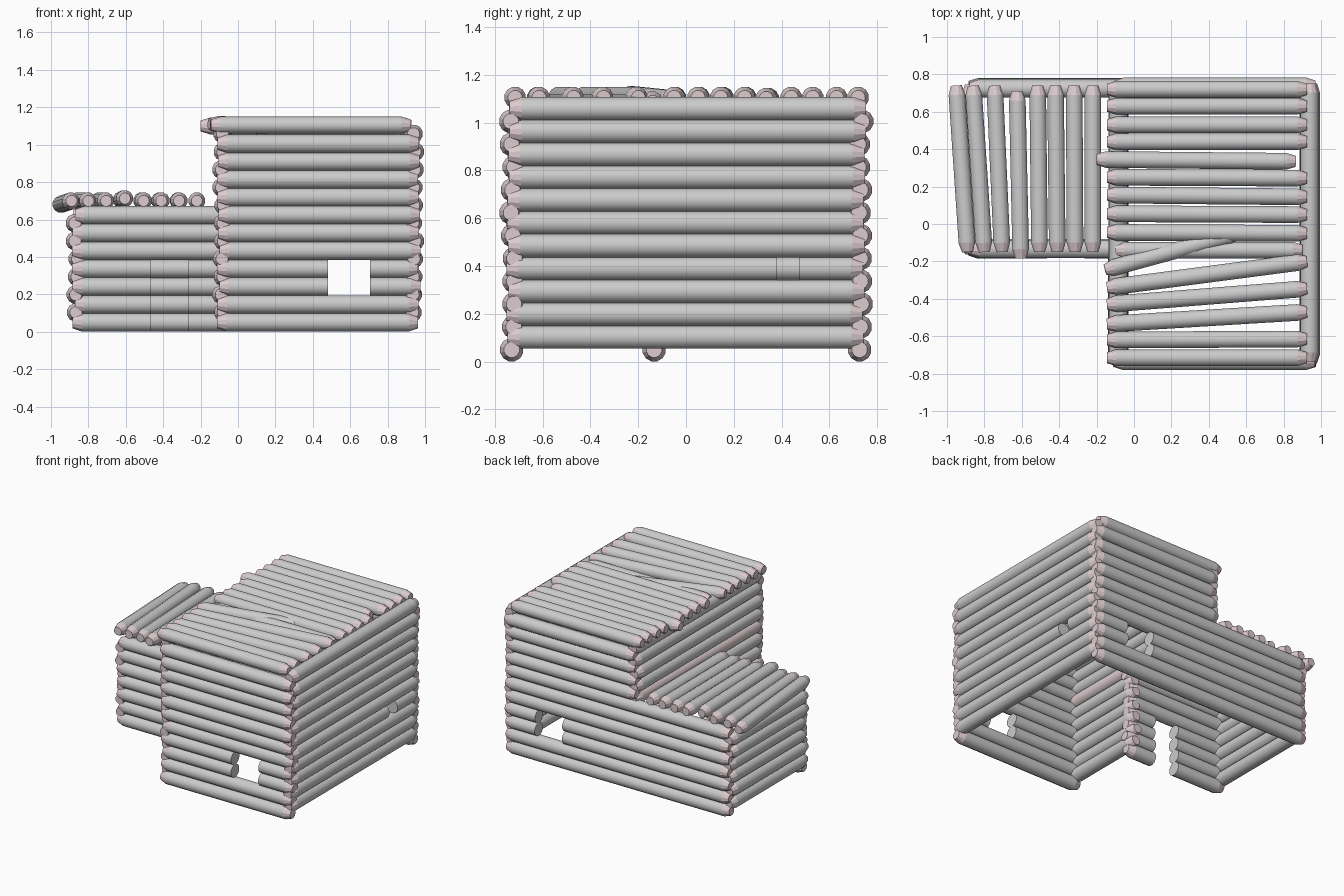
import bpy, bmesh, random
from mathutils import Vector

if "Cube" in bpy.data.objects:
    bpy.data.objects.remove(bpy.data.objects["Cube"])

random.seed(4)
R = 0.05          # log radius
STEP = 0.0955     # height of one log course
SIDES = 12
TIP = 0.05        # length of the trimmed end

pink = bpy.data.materials.new("cut_wood")
pink.diffuse_color = (0.72, 0.60, 0.62, 1)
pink.use_nodes = True
pink.node_tree.nodes["Principled BSDF"].inputs["Base Color"].default_value = pink.diffuse_color


def add_log(bm, a, b, r=R, cut_a=False, cut_b=False, all_pink=False):
    """One log from a to b: tapered pink ends, or a plain flat cut."""
    a, b = Vector(a), Vector(b)
    d = (b - a).normalized()
    u = d.cross(Vector((0, 0, 1))).normalized()
    v = u.cross(d)
    stations = [(a, r)] if cut_a else [(a, r * 0.66), (a + d * TIP, r)]
    stations += [(b, r)] if cut_b else [(b - d * TIP, r), (b, r * 0.66)]
    rings = []
    for p, rad in stations:
        ring = []
        for k in range(SIDES):
            e = Vector((rad, 0, 0))
            e.rotate(Vector((0, 0, 1)).rotation_difference(Vector((0, 0, 1))))
            ang = 6.283185307 * (k + 0.5) / SIDES
            ring.append(bm.verts.new(p + u * rad * cos(ang) + v * rad * sin(ang)))
        rings.append(ring)
    for i in range(len(rings) - 1):
        body = stations[i][1] == stations[i + 1][1]
        for k in range(SIDES):
            n = (k + 1) % SIDES
            f = bm.faces.new((rings[i][k], rings[i][n], rings[i + 1][n], rings[i + 1][k]))
            f.smooth = body
            f.material_index = 0 if body and not all_pink else 1
    for ring, cut in ((rings[0], cut_a), (rings[-1], cut_b)):
        bm.faces.new(ring).material_index = 0 if cut else 1


from math import cos, sin


def make(name, logs):
    """Build one object from a list of add_log keyword dictionaries."""
    bm = bmesh.new()
    for kw in logs:
        add_log(bm, **kw)
    bmesh.ops.recalc_face_normals(bm, faces=bm.faces[:])
    me = bpy.data.meshes.new(name)
    bm.to_mesh(me)
    bm.free()
    me.materials.append(None)
    me.materials.append(pink)
    ob = bpy.data.objects.new(name, me)
    bpy.context.collection.objects.link(ob)


def course(axis, offset, z, lo, hi, hole=None, **kw):
    """Log(s) of one wall course along x or y, split around an opening."""
    jit = random.uniform(-0.008, 0.008)
    shift = random.uniform(-0.008, 0.008)
    lo, hi, offset = lo + shift, hi + shift, offset + jit
    pt = (lambda t: (t, offset, z)) if axis == 'x' else (lambda t: (offset, t, z))
    if not hole:
        return [dict(a=pt(lo), b=pt(hi), **kw)]
    return [dict(a=pt(lo), b=pt(hole[0]), cut_b=True, **kw),
            dict(a=pt(hole[1]), b=pt(hi), cut_a=True, **kw)]


def z_x(i):       # courses running along x
    return 0.05 + STEP * i


def z_y(i):       # courses running along y, half a step higher
    return 0.103 + STEP * i


WINDOW = (0.48, 0.705)
front, back, right, left, wing_front, wing_left = [], [], [], [], [], []
for i in range(11):
    win = WINDOW if i in (2, 3) else None
    front += course('x', -0.725, z_x(i), -0.105, 0.97, win)
    back += course('x', 0.728, z_x(i), -0.88 if i < 7 else -0.105, 0.965, win)
    right += course('y', 0.94, z_y(i), -0.745, 0.745, (0.38, 0.475) if i == 3 else None)
    # the left wall is open to the wing below its roof
    left += course('y', -0.085, z_y(i), -0.745, 0.745 if i > 5 else -0.075, all_pink=(i == 6))
for i in range(7):
    wing_front += course('x', -0.13, z_x(i), -0.88, -0.035, (-0.465, -0.265) if i < 4 else None)
    if i < 6:
        wing_left += course('y', -0.865, z_y(i), -0.155, 0.745)

make("main_front_wall", front)
make("back_wall", back)
make("main_right_wall", right)
make("main_left_wall", left)
make("wing_front_wall", wing_front)
make("wing_left_wall", wing_left)

# main roof: left-end y, right-end y
roof = [(0.72, 0.72), (0.63, 0.63), (0.53, 0.53), (0.44, 0.44), (0.25, 0.245), (0.155, 0.145),
        (0.055, 0.05), (-0.045, -0.05), (-0.34, -0.2), (-0.43, -0.345), (-0.535, -0.47),
        (-0.62, -0.615), (-0.715, -0.715)]
logs = [dict(a=(-0.145, y0, 1.105), b=(0.925, y1, 1.105), r=0.046) for y0, y1 in roof]
# shifted and slipped roof logs
logs.append(dict(a=(-0.2, 0.345, 1.1), b=(0.865, 0.335, 1.1), r=0.046))
logs.append(dict(a=(-0.155, -0.245, 1.11), b=(0.56, -0.05, 1.09), r=0.046))
logs.append(dict(a=(-0.1, -0.14, 1.085), b=(0.9, -0.14, 1.085), r=0.046))
make("main_roof", logs)

# wing roof: front x, back x, back z drop
wing = [(-0.89, -0.95, 0.02), (-0.8, -0.86, 0), (-0.705, -0.745, 0), (-0.505, -0.515, 0),
        (-0.41, -0.42, 0), (-0.315, -0.32, 0), (-0.22, -0.22, 0)]
logs = [dict(a=(x0, -0.15, 0.7), b=(x1, 0.74, 0.7 - dz), r=0.046) for x0, x1, dz in wing]
logs.append(dict(a=(-0.605, -0.185, 0.712), b=(-0.625, 0.71, 0.705), r=0.046))
make("wing_roof", logs)
